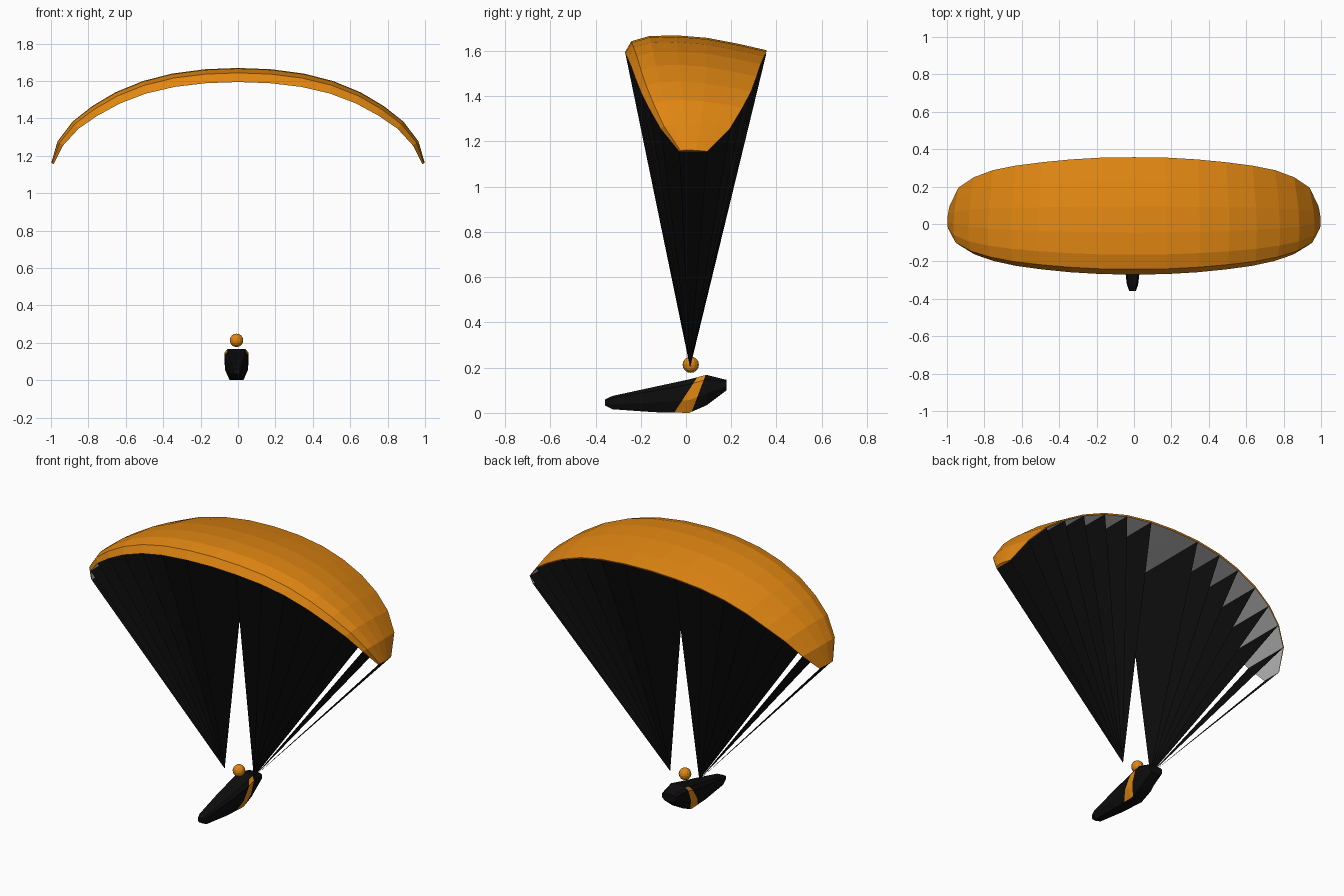
import bpy, bmesh
from mathutils import Vector

if "Cube" in bpy.data.objects:
    bpy.data.objects.remove(bpy.data.objects["Cube"])


def material(name, rgb):
    m = bpy.data.materials.new(name)
    m.diffuse_color = (*rgb, 1)
    m.use_nodes = True
    m.node_tree.nodes["Principled BSDF"].inputs["Base Color"].default_value = m.diffuse_color
    return m


ORANGE = material("orange_fabric", (0.75, 0.24, 0.006))
BLACK = material("black_fabric", (0.004, 0.004, 0.004))
GREY = material("light_grey_lining", (0.6, 0.6, 0.6))


def make_object(name, bm, mats):
    mesh = bpy.data.meshes.new(name)
    bm.to_mesh(mesh)
    bm.free()
    for m in mats:
        mesh.materials.append(m)
    ob = bpy.data.objects.new(name, mesh)
    bpy.context.collection.objects.link(ob)
    return ob


def loft(bm, sections):
    """Skin closed sections; returns the faces as a list of strips plus caps."""
    rings = [[bm.verts.new(p) for p in s] for s in sections]
    n = len(rings[0])
    strips = [[bm.faces.new((a[i], a[(i + 1) % n], b[(i + 1) % n], b[i]))
               for i in range(n)] for a, b in zip(rings, rings[1:])]
    bm.faces.new(rings[0][::-1])
    bm.faces.new(rings[-1])
    return strips


# Half-span ribs: x, underside z, front y, back y
HALF = [(0.17, 1.588, -0.268, 0.355), (0.34, 1.568, -0.258, 0.345),
        (0.49, 1.533, -0.243, 0.33), (0.63, 1.48, -0.224, 0.312),
        (0.75, 1.415, -0.198, 0.288), (0.852, 1.345, -0.163, 0.25),
        (0.935, 1.255, -0.112, 0.195), (0.985, 1.155, -0.03, 0.095)]
RIBS = [(-x, z, f, b) for x, z, f, b in reversed(HALF)] + [(0, 1.594, -0.27, 0.357)] + HALF

# Rib profile: chord fraction, thickness fraction (last edge is the underside)
PROFILE = [(0, 0), (0.045, 0.65), (0.17, 0.95), (0.36, 1), (0.58, 0.85),
           (0.8, 0.5), (1, 0.12), (0.995, 0)]

# Canopy
sections = []
for i, (x, z, f, b) in enumerate(RIBS):
    p, q = RIBS[max(i - 1, 0)], RIBS[min(i + 1, len(RIBS) - 1)]
    normal = Vector((p[1] - q[1], 0, q[0] - p[0])).normalized()
    chord = b - f
    sections.append([Vector((x, f + u * chord, z)) + normal * (t * 0.12 * chord)
                     for u, t in PROFILE])
bm = bmesh.new()
for strip in loft(bm, sections):
    strip[-1].material_index = 1
bmesh.ops.recalc_face_normals(bm, faces=bm.faces)
make_object("canopy", bm, [ORANGE, GREY])

# Suspension line sheets, one triangle per rib
for side, name in ((-1, "left_lines"), (1, "right_lines")):
    bm = bmesh.new()
    for x, z, f, b in HALF:
        bm.faces.new([bm.verts.new(p) for p in (
            (side * x, f, z), (side * x, b, z), (side * 0.1 - 0.004, 0.018, 0.2))])
    make_object(name, bm, [BLACK])

# Harness pod: y, bottom z, top z, half width
POD = [(-0.357, 0.032, 0.06, 0.018), (-0.325, 0.016, 0.075, 0.03),
       (-0.14, 0.003, 0.115, 0.052), (0.013, 0.0, 0.148, 0.062),
       (0.09, 0.033, 0.168, 0.063), (0.18, 0.1, 0.146, 0.048)]
OCTAGON = [(-0.6, 0), (0.6, 0), (1, 0.38), (1, 0.85), (0.75, 1), (-0.75, 1), (-1, 0.85), (-1, 0.38)]
CX = -0.008
bm = bmesh.new()
loft(bm, [[(CX + u * w, y, lo + v * (hi - lo)) for u, v in OCTAGON] for y, lo, hi, w in POD])
bmesh.ops.recalc_face_normals(bm, faces=bm.faces)

# Slanted orange side stripe, cut into the pod
planes = []
for (y0, z0), (y1, z1) in (((-0.045, 0.012), (0.045, 0.15)), ((0.028, 0.012), (0.082, 0.155))):
    co, no = Vector((0, y0, z0)), Vector((0, z1 - z0, y0 - y1))
    planes.append((co, no))
    bmesh.ops.bisect_plane(bm, geom=bm.verts[:] + bm.edges[:] + bm.faces[:],
                           plane_co=co, plane_no=no)
bm.normal_update()
for face in bm.faces:
    c = face.calc_center_median()
    front, back = [(c - co).dot(no) for co, no in planes]
    if front > 0 > back and abs(face.normal.x) > 0.4 and c.z < 0.152:
        face.material_index = 1
make_object("harness_pod", bm, [BLACK, ORANGE])

# Pilot helmet
bm = bmesh.new()
bmesh.ops.create_uvsphere(bm, u_segments=12, v_segments=8, radius=0.036)
bmesh.ops.translate(bm, verts=bm.verts, vec=(CX, 0.021, 0.213))
make_object("helmet", bm, [ORANGE])
